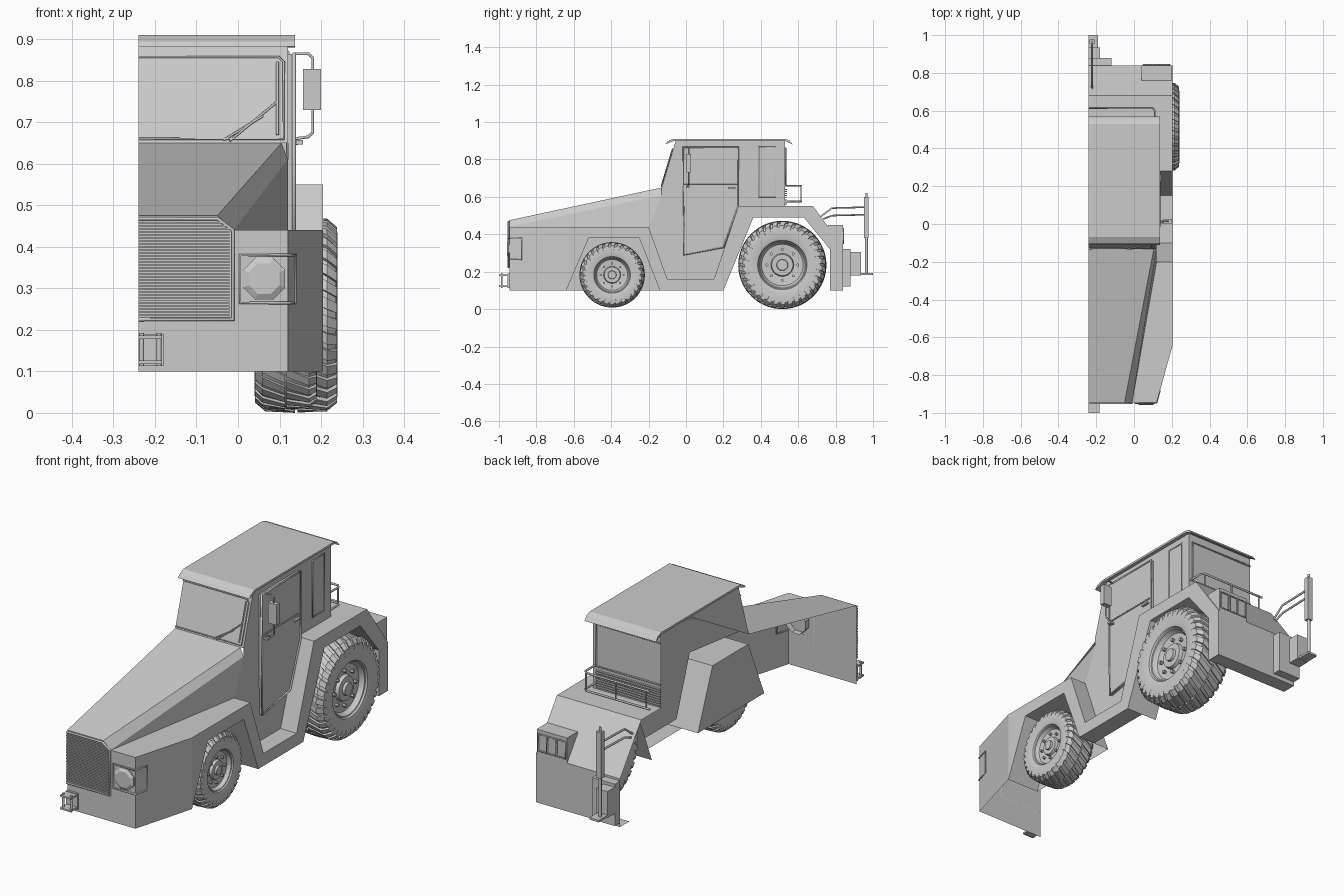
import bpy, bmesh
from math import sin, cos, pi, radians
from mathutils import Vector

if "Cube" in bpy.data.objects:
    bpy.data.objects.remove(bpy.data.objects["Cube"])

L, W = -0.24, 0.205      # cut plane and outer flank
CAB = 0.12               # cab side


def mesh(name, verts, faces, smooth=False):
    me = bpy.data.meshes.new(name)
    me.from_pydata([tuple(v) for v in verts], [], faces)
    bm = bmesh.new()
    bm.from_mesh(me)
    bmesh.ops.recalc_face_normals(bm, faces=bm.faces)
    bm.to_mesh(me)
    bm.free()
    ob = bpy.data.objects.new(name, me)
    bpy.context.collection.objects.link(ob)
    if smooth:
        bpy.ops.object.select_all(action='DESELECT')
        ob.select_set(True)
        bpy.context.view_layer.objects.active = ob
        bpy.ops.object.shade_smooth_by_angle(angle=radians(35))
    return ob


def panel(name, pts):
    return mesh(name, pts, [list(range(len(pts)))])


def strip(name, yz, x0, x1):
    """Open sheet: a (y, z) path swept along x."""
    n = len(yz)
    return mesh(name, [(x, y, z) for x in (x0, x1) for y, z in yz],
                [(i, i + 1, n + i + 1, n + i) for i in range(n - 1)])


def prism(name, yz, x0, x1):
    """Closed (y, z) outline extruded along x."""
    n = len(yz)
    f = [(i, (i + 1) % n, n + (i + 1) % n, n + i) for i in range(n)]
    return mesh(name, [(x, y, z) for x in (x0, x1) for y, z in yz],
                f + [list(range(n)), list(range(n, 2 * n))])


def box(name, x0, x1, y0, y1, z0, z1):
    return prism(name, [(y0, z0), (y1, z0), (y1, z1), (y0, z1)], x0, x1)


def tube(name, pts, r=0.004, closed=False):
    cu = bpy.data.curves.new(name, 'CURVE')
    cu.dimensions = '3D'
    cu.bevel_depth, cu.bevel_resolution, cu.use_fill_caps = r, 1, True
    s = cu.splines.new('POLY')
    s.points.add(len(pts) - 1)
    for p, c in zip(s.points, pts):
        p.co = (*c, 1)
    s.use_cyclic_u = closed
    tmp = bpy.data.objects.new(name + "_path", cu)
    me = bpy.data.meshes.new_from_object(tmp)
    bpy.data.objects.remove(tmp)
    ob = bpy.data.objects.new(name, me)
    bpy.context.collection.objects.link(ob)
    return ob


def wheel(name, cx, cy, cz, R, w, lugs):
    # tyre, rim and hub as one lathe, profile in fractions of half width / radius
    prof = [(-.82, 0), (-.86, .25), (-.9, .52), (-1, .7), (-.96, .86), (-.75, .945), (0, .965),
            (.75, .945), (.96, .86), (1, .7), (.92, .56), (.84, .54), (.82, .52), (.7, .5), (.6, .47),
            (.55, .26), (.72, .24), (.72, .13), (.84, .12), (.84, 0)]
    n = 48
    P = lambda u, r, a: (cx + u * w, cy + r * R * cos(a), cz + r * R * sin(a))
    v = [P(u, r, 2 * pi * k / n) for u, r in prof for k in range(n)]
    f = [(i * n + k, i * n + (k + 1) % n, (i + 1) * n + (k + 1) % n, (i + 1) * n + k)
         for i in range(len(prof) - 1) for k in range(n)]
    ob = mesh(name + "_tyre_and_rim", v, f, True)
    bm = bmesh.new()
    bm.from_mesh(ob.data)
    bmesh.ops.remove_doubles(bm, verts=bm.verts, dist=1e-5)
    bm.to_mesh(ob.data)
    bm.free()
    # slanted tread lugs, wrapping over the shoulders
    v, f = [], []
    h = pi / lugs * 0.62
    for side in (-1, 1):
        for k in range(lugs):
            a = 2 * pi * (k + (0.5 if side > 0 else 0)) / lugs
            b = len(v)
            for u, da, lo, hi in ((.03, 0, .94, 1), (.74, .16, .92, .985), (.98, .2, .84, .9), (1, .21, .76, .79)):
                v += [P(side * u, r, a + side * da + s * h)
                      for r, s in ((lo, -1), (hi, -1), (hi, 1), (lo, 1))]
            for j in range(3):
                q = b + 4 * j
                f += [(q + i, q + (i + 1) % 4, q + 4 + (i + 1) % 4, q + 4 + i) for i in range(4)]
            f += [(b, b + 1, b + 2, b + 3), (b + 12, b + 13, b + 14, b + 15)]
    mesh(name + "_tread", v, f)
    # wheel nuts
    v, f = [], []
    for k in range(8):
        a, b = 2 * pi * k / 8, len(v)
        for u in (.55, .72):
            v += [Vector(P(u, .35, a)) + Vector((0, cos(t * pi / 3), sin(t * pi / 3))) * R * .035 for t in range(6)]
        f += [(b + t, b + (t + 1) % 6, b + 6 + (t + 1) % 6, b + 6 + t) for t in range(6)]
        f.append([b + 6 + t for t in range(6)])
    mesh(name + "_nuts", v, f)


# --- wheels
wheel("front_wheel", 0.115, -0.395, 0.183, 0.175, 0.075, 30)
wheel("rear_wheel", 0.14, 0.515, 0.236, 0.236, 0.1, 34)

# --- flank with both wheel arches and the step
front_arch = [(-.64, .1), (-.52, .38), (-.25, .38), (-.14, .1)]
rear_arch = [(.2, .1), (.36, .49), (.63, .49), (.77, .32), (.77, .1)]
tail = [(.84, .1), (.84, .33), (.68, .55)]
step = [(.28, .55), (.15, .16), (-.1, .16), (-.2, .44)]
panel("flank", [(W, y, z) for y, z in front_arch + rear_arch + tail + step + [(-.64, .44)]])
strip("fender_top_and_step", [(.68, .55)] + step, CAB, W)
strip("front_arch_liner", front_arch, .035, W)
panel("front_arch_inner_wall", [(.035, y, z) for y, z in [(-.64, .1), (-.52, .38), (-.25, .38), (-.14, .1)]])
strip("rear_arch_liner", rear_arch, .04, W)
strip("step_underside", [(-.14, .1), (.2, .1)], CAB, W)
strip("rear_deck", [(.53, .55), (.68, .55)] + tail[1::-1] + [(.77, .1)], L, W)

# --- nose, fender top and hood
F = -.945
panel("nose", [(x, F, z) for x, z in [(L, .1), (.12, .1), (.12, .44), (-.01, .44), (-.05, .475), (L, .475)]])
panel("nose_corner", [(.12, F, .1), (W, -.64, .1), (W, -.64, .44), (.12, F, .44)])
panel("front_fender_top", [(-.01, F, .44), (.12, F, .44), (W, -.64, .44), (W, -.2, .44), (CAB, -.2, .44)])
mesh("hood", [(L, F, .475), (-.05, F, .475), (-.01, F, .44), (L, -.13, .65), (.105, -.13, .65),
              (CAB, -.13, .61), (CAB, -.2, .44)],
     [(0, 1, 4, 3), (1, 2, 5, 4), (2, 6, 5)])

# --- radiator grille
for i in range(32):
    z = .23 + i * .0073
    box("grille_slat", L, -.02 if z < .44 else -.02 - (z - .44), F - .008, F, z, z + .004)
tube("grille_frame", [(L, F - .004, .225), (-.012, F - .004, .225), (-.012, F - .004, .44),
                      (-.05, F - .004, .468), (L, F - .004, .468)], .005)

# --- headlight wrapping the corner
tube("headlight_frame", [(.005, F - .003, .265), (.12, F - .003, .265), (.138, -.88, .265), (.138, -.88, .38),
                         (.12, F - .003, .38), (.005, F - .003, .38)], .004, True)
ring = [[(.063 + r * cos(pi / 8 + k * pi / 4), y, .323 + r * sin(pi / 8 + k * pi / 4)) for k in range(8)]
        for y, r in ((F + .03, .055), (F - .004, .055), (F - .012, .04))]
mesh("headlight_lens", sum(ring, []),
     [(i * 8 + k, i * 8 + (k + 1) % 8, i * 8 + 8 + (k + 1) % 8, i * 8 + 8 + k) for i in range(2) for k in range(8)]
     + [list(range(16, 24))])

# --- front tow bracket
box("tow_plate", L, -.18, F - .01, F, .113, .19)
for z in (.118, .178):
    box("tow_jaw", L, -.183, -1, F, z, z + .008)
for x in (L + .008, -.19):
    tube("tow_pin", [(x, -.985, .113), (x, -.985, .192)], .006)

# --- cab shell
panel("cab_side", [(CAB, y, z) for y, z in [(-.2, .44), (-.13, .61), (-.13, .65), (-.055, .9), (.53, .9), (.53, .55)] + step[:3]])
strip("windshield", [(-.13, .65), (-.055, .9)], L, CAB)
strip("cab_rear_wall", [(.53, .55), (.53, .9)], L, CAB)
prism("roof", [(-.11, .882), (-.1, .895), (-.07, .91), (.53, .91), (.555, .9), (.57, .88), (.53, .9), (-.06, .9)], L, .137)

# --- windows and frames
ws = lambda x, z: (x, -.134 + (z - .65) * .3, z)
tube("windshield_frame", [ws(L, .857), ws(.098, .857), ws(.11, .845), ws(.11, .66), ws(L, .66)], .003)
tube("wiper_arm", [ws(-.02, .655), ws(.095, .75)], .003)
tube("wiper_link", [ws(-.035, .657), ws(.06, .715)], .003)
tube("wiper_blade", [ws(.095, .67), ws(.095, .845)], .004)
tube("rear_window_frame", [(L, .533, .86), (.1, .533, .86), (.1, .533, .66), (L, .533, .66)], .004)
tube("quarter_window_frame", [(CAB, .39, .6), (CAB, .48, .6), (CAB, .48, .87), (CAB, .39, .87)], .004, True)

# --- door
door = [(-.01, .29), (.2, .33), (.28, .55), (.28, .865), (-.015, .865)]
prism("door", door, CAB, .134)
tube("door_frame", [(.135, y, z) for y, z in door], .005, True)
tube("door_window_sill", [(.136, -.01, .67), (.136, .275, .67)], .003)
box("door_handle", .134, .145, .225, .265, .645, .653)

# --- mirror on its loop
tube("mirror_arm", [(.134, .01, .865), (.17, .015, .865), (.18, .015, .855), (.18, .015, .675),
                    (.17, .015, .665), (.134, .01, .66)], .004)
box("mirror", .157, .2, .003, .027, .73, .828)
box("mirror_hinge", .13, .157, 0, .02, .647, .657)

# --- rear louvres and guard rail
for i in range(8):
    z = .56 + i * .011
    box("rear_louvre", L, .1, .53, .54, z, z + .005)
for z in (.575, .66):
    tube("guard_rail", [(.11, .53, z), (.11, .6, z), (.098, .615, z), (L, .615, z)], .005)
for x in (.098, -.06, -.22):
    tube("guard_post", [(x, .615, .575), (x, .615, .66)], .004)

# --- tail light box
box("tail_light_box", .04, .2, .76, .84, .33, .45)
for i in range(3):
    x = .048 + i * .049
    tube("tail_light_rim", [(x, .842, .35), (x + .045, .842, .35), (x + .045, .842, .43), (x, .842, .43)], .004, True)

# --- rear hitch, release post and rods
box("hitch_base", L, -.12, .84, .88, .12, .32)
box("hitch_block", L, -.18, .88, .935, .18, .305)
box("hitch_jaw", L, -.19, .93, 1, .183, .193)
tube("hitch_pin", [(-.222, .965, .185), (-.222, .965, .4)], .008)
box("release_post", -.235, -.208, .952, .977, .38, .6)
tube("post_tip", [(-.222, .965, .6), (-.222, .965, .62)], .006)
for dz in (0, .04):
    tube("release_rod", [(-.222, .72 + dz / 3, .495 - dz / 3), (-.222, .78, .54 - dz), (-.222, .96, .545 - dz)], .005)
